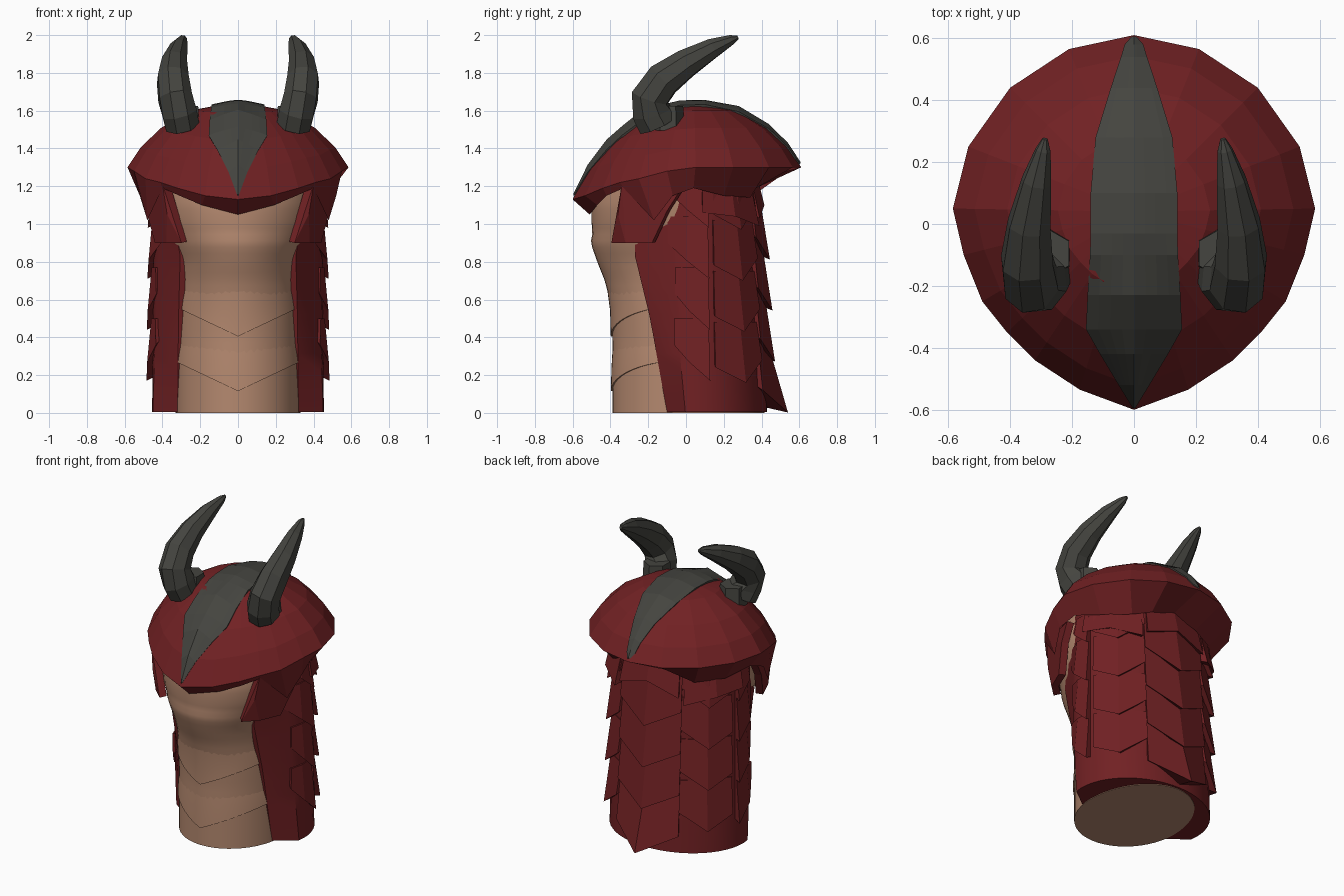
import bpy, bmesh, math
from mathutils import Vector
from mathutils.bvhtree import BVHTree

if "Cube" in bpy.data.objects:
    bpy.data.objects.remove(bpy.data.objects["Cube"])


def material(name, color):
    m = bpy.data.materials.new(name)
    m.use_nodes = True
    m.diffuse_color = (*color, 1)
    m.node_tree.nodes["Principled BSDF"].inputs["Base Color"].default_value = (*color, 1)
    return m


RED = material("dark red", (0.165, 0.015, 0.017))
TAN = material("tan skin", (0.46, 0.25, 0.16))
GREY = material("charcoal horn", (0.058, 0.058, 0.05))


def finish(name, bm, mat, smooth=None, thickness=0):
    bmesh.ops.recalc_face_normals(bm, faces=bm.faces)
    mesh = bpy.data.meshes.new(name)
    bm.to_mesh(mesh)
    bm.free()
    mesh.materials.append(mat)
    ob = bpy.data.objects.new(name, mesh)
    bpy.context.collection.objects.link(ob)
    if thickness:
        mod = ob.modifiers.new("thickness", "SOLIDIFY")
        mod.thickness = thickness
        mod.offset = -1
    if smooth:
        bpy.ops.object.select_all(action="DESELECT")
        ob.select_set(True)
        bpy.context.view_layer.objects.active = ob
        bpy.ops.object.shade_smooth_by_angle(angle=math.radians(smooth))


def loft(rings, closed=True, start_cap=False, end_cap=False):
    bm = bmesh.new()
    rows = [[bm.verts.new(p) for p in ring] for ring in rings]
    n = len(rows[0])
    for lo, hi in zip(rows, rows[1:]):
        for i in range(n if closed else n - 1):
            j = (i + 1) % n
            bm.faces.new((lo[i], lo[j], hi[j], hi[i]))
    if start_cap:
        bm.faces.new(rows[0])
    if end_cap:
        bm.faces.new(rows[-1])
    return bm


def lerp(a, b, t):
    return a + (b - a) * t


def along(table, z):
    """Linear lookup in rows that begin with a height."""
    for a, b in zip(table, table[1:]):
        if z <= b[0]:
            t = max(0, (z - a[0]) / (b[0] - a[0]))
            return [lerp(p, q, t) for p, q in zip(a, b)]
    return table[-1]


# Body with the head on top: height, front y, half width
BODY = [(0, -.39, .33), (.4, -.39, .33), (.58, -.4, .33), (.7, -.43, .33), (.8, -.47, .34),
        (.9, -.505, .375), (.95, -.495, .395), (1, -.5, .415), (1.1, -.5, .43),
        (1.2, -.47, .43), (1.35, -.38, .4)]


def body_point(a, z, off=0):
    _, front, half = along(BODY, z)
    depth = -front - .02 if math.cos(a) > 0 else .435 - .07 * z
    return ((half + off) * math.sin(a), -.02 - (depth + off) * math.cos(a), z)


heights = [BODY[-1][0] * i / 40 for i in range(41)]
finish("body", loft([[body_point(math.tau * i / 48, z) for i in range(48)] for z in heights],
                    start_cap=True, end_cap=True), TAN, 40)

# Belly plates with a V-shaped lower lip
for k, tip in enumerate((.115, .405)):
    rings = []
    for t, off in ((0, -.02), (0, .008), (.5, .004), (1, -.004)):
        ring = []
        for i in range(-12, 13):
            a = i / 12 * 1.25
            z = lerp(tip + .16 * abs(math.sin(a)), tip + .27, t)
            ring.append(body_point(a, z, off))
        rings.append(ring)
    finish(f"belly_plate_{k + 1}", loft(rings, closed=False), TAN, 40)


# Cape: angle is measured from the back, towards either side
def cape_point(deg, z, off=0):
    a = math.radians(deg)
    t = min(z / 1.2, 1)
    return ((lerp(.455, .445, t) + off) * math.sin(a),
            .05 + (lerp(.38, .32, t) + off) * math.cos(a), z)


# Front hem of the cape: height, x, y
HEM = [(0, .32, -.1), (.5, .315, -.19), (.87, .305, -.28), (1.25, .42, -.22)]


def cape_ring(z):
    _, x, y = along(HEM, z)
    end = lerp(98, 112, min(z / .87, 1))
    side = [cape_point(end * i / 14, z) for i in range(-14, 15)]
    return [(-x, y, z)] + side + [(x, y, z)]


finish("cape", loft([cape_ring(.004 + 1.24 * i / 12) for i in range(13)],
                    start_cap=True, end_cap=True), RED, 35)


def scale_plate(name, angles, top, bottoms, flare):
    """A wedge-shaped scale: three columns, flaring outwards at the bottom."""
    inner_top = [cape_point(a, top, -.02) for a in angles]
    outer_top = [cape_point(a, top, .01) for a in angles]
    outer_low = [cape_point(a, z, f) for a, z, f in zip(angles, bottoms, flare)]
    inner_low = [cape_point(a, z + .03, -.02) for a, z in zip(angles, bottoms)]
    bm = loft([inner_top, outer_top, outer_low, inner_low], closed=False)
    bm.verts.ensure_lookup_table()
    for i in (0, 2):
        bm.faces.new([bm.verts[i + 3 * k] for k in range(4)])
    finish(name, bm, RED)


for row in range(4):
    base = .27 * row
    top = min(base + .42, 1.2)
    scale_plate(f"back_scale_{row + 1}", (-28, 0, 28), top,
                (base + .12, base + .002, base + .12),
                (.03, .11 if row == 0 else .055, .03))
    for s, side in ((1, "left"), (-1, "right")):
        scale_plate(f"{side}_rear_scale_{row + 1}", (s * 28, s * 50, s * 74), top + .06,
                    (base + .28, base + .16, base + .24), (.035, .045, .02))
        front = (95, 108) if row < 2 else (98, 116)
        scale_plate(f"{side}_side_scale_{row + 1}", (s * 79, s * front[0], s * front[1]),
                    min(top + .08, 1.2), (base + .17, base + .27, base + .36),
                    (.04, .03, .005))

# Collar flaps tucked under the helmet
scale_plate("back_collar", (-26, 0, 26), 1.24, (1.03, 1.1, 1.03), (.05, .04, .05))
for s, side in ((1, "left"), (-1, "right")):
    scale_plate(f"{side}_collar", (s * 30, s * 56, s * 84), 1.24,
                (.99, 1.04, 1.06), (.06, .05, .04))

# Helmet: half outlines of the rim and of the tucked lower edge, back to front
RIM = [(0, .61, 1.3), (.21, .565, 1.3), (.4, .44, 1.3), (.535, .25, 1.3), (.585, .05, 1.3),
       (.55, -.1, 1.28), (.49, -.25, 1.24), (.41, -.35, 1.22), (.32, -.44, 1.19),
       (.175, -.535, 1.15), (0, -.6, 1.13)]
LOW = [(0, .37, 1.24), (.17, .37, 1.19), (.3, .34, 1.14), (.43, .2, 1.15), (.5, .04, 1.19),
       (.52, -.07, 1.15), (.48, -.17, 1.02), (.4, -.33, 1.19), (.31, -.42, 1.15),
       (.19, -.47, 1.1), (0, -.51, 1.05)]


def full(half):
    return [Vector(p) for p in half] + [Vector((-x, y, z)) for x, y, z in half[-2:0:-1]]


crown = Vector((0, .04, 1.64))
rings = [full(LOW), full(RIM)]
for spread, drop in ((.88, .69), (.7, .39), (.42, .11), (.12, .015)):
    rings.append([Vector((lerp(crown.x, p.x, spread), lerp(crown.y, p.y, spread),
                          lerp(crown.z, p.z, drop))) for p in full(RIM)])
helmet = loft(rings, end_cap=True)
tree = BVHTree.FromBMesh(helmet)
finish("helmet", helmet, RED)

# Crest stripe laid over the helmet: y, half width
CREST = [(-.595, .004), (-.52, .05), (-.42, .11), (-.34, .155), (-.23, .15), (-.1, .142),
         (-.03, .14), (.1, .14), (.28, .124), (.44, .075), (.54, .042), (.58, .03), (.605, .008)]
rings = []
for y, half in CREST:
    ring = []
    for i in range(-4, 5):
        hit = tree.ray_cast(Vector((half * i / 4, y, 3)), Vector((0, 0, -1)))[0]
        ring.append(hit + Vector((0, 0, .022 - .002 * abs(i))))
    rings.append(ring)
finish("crest_stripe", loft(rings, closed=False), GREY, thickness=.03)

# Horns: path point and radius
HORN = [((.295, -.15, 1.525), .108), ((.31, -.18, 1.59), .11), ((.333, -.19, 1.67), .105),
        ((.345, -.12, 1.765), .098), ((.338, 0, 1.85), .08), ((.314, .14, 1.93), .055),
        ((.293, .24, 1.975), .028), ((.287, .275, 1.988), .01)]
CHEEK = [(.4, -.34, 1.21), (.3, -.395, .9), (.38, -.32, .9), (.44, -.18, .9),
         (.485, -.1, 1.07), (.5, -.03, 1.18), (.375, -.36, 1.05)]
for s, side in ((1, "left"), (-1, "right")):
    path = [Vector((s * x, y, z)) for (x, y, z), r in HORN]
    rings = []
    for i, (_, r) in enumerate(HORN):
        d = (path[min(i + 1, len(path) - 1)] - path[max(i - 1, 0)]).normalized()
        u = Vector((s, 0, 0))
        u = (u - d * u.dot(d)).normalized()
        v = s * d.cross(u)
        rings.append([path[i] + r * (.9 * u * math.cos(a) + v * math.sin(a))
                      for a in (math.tau * k / 8 + .3 for k in range(8))])
    finish(f"{side}_horn", loft(rings, start_cap=True, end_cap=True), GREY)

    # Collar block at the inner rear of each horn base
    bm = bmesh.new()
    bmesh.ops.create_cone(bm, cap_ends=True, segments=6, radius1=.088, radius2=.08, depth=.13)
    bmesh.ops.translate(bm, verts=bm.verts, vec=(s * .28, -.095, 1.56))
    finish(f"{side}_horn_collar", bm, GREY)

    # Cheek guard hanging from the helmet
    bm = bmesh.new()
    v = [bm.verts.new((s * x, y, z)) for x, y, z in CHEEK]
    for f in ((0, 1, 6), (6, 1, 2), (0, 6, 2), (0, 2, 3, 4), (0, 4, 5)):
        bm.faces.new([v[i] for i in f])
    finish(f"{side}_cheek_guard", bm, RED, thickness=.045)
